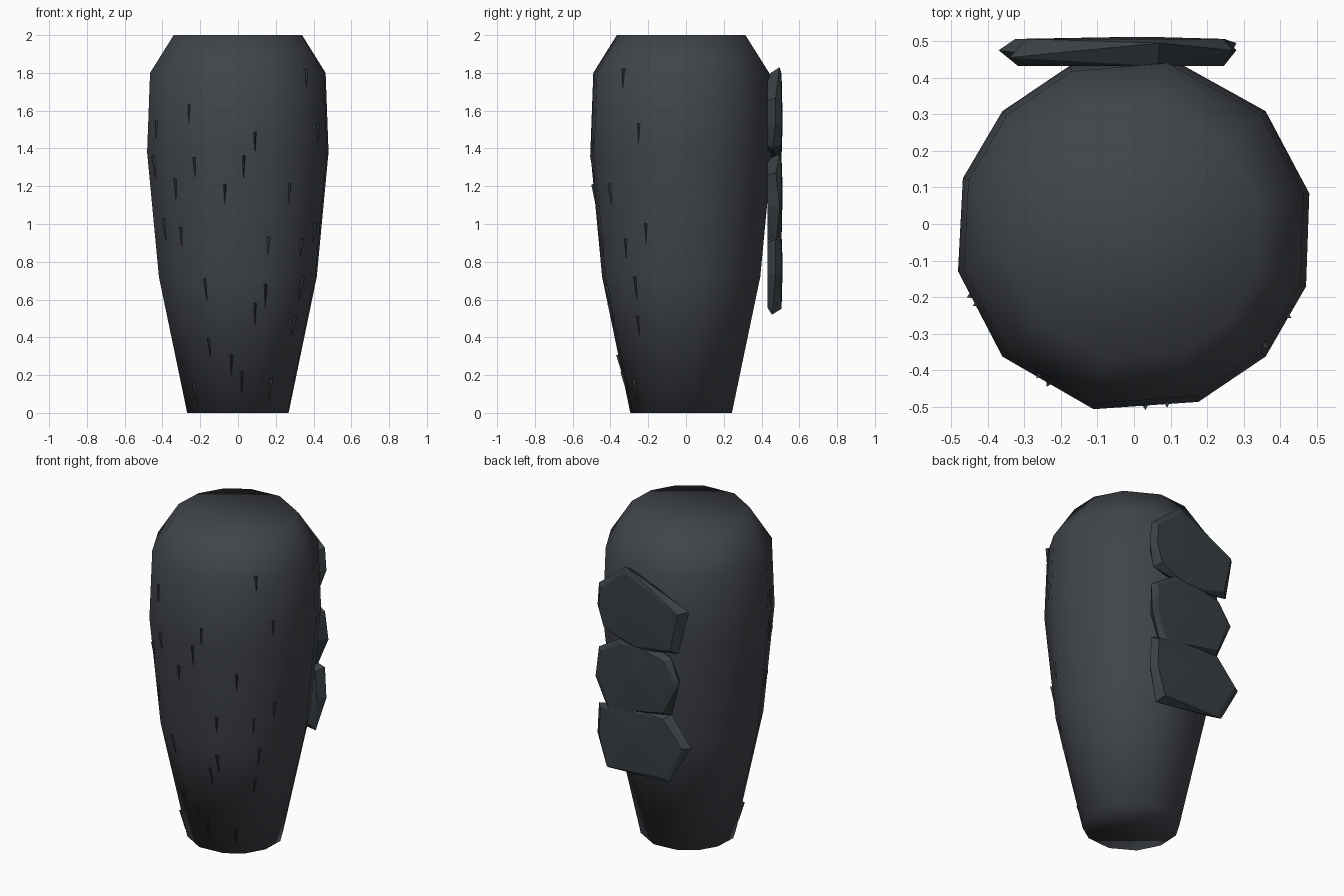
import bpy, bmesh, math, random
from mathutils import Vector
from mathutils.bvhtree import BVHTree

if "Cube" in bpy.data.objects:
    bpy.data.objects.remove(bpy.data.objects["Cube"])

random.seed(4)


def material(name, rgb):
    m = bpy.data.materials.new(name)
    m.diffuse_color = (*rgb, 1)
    m.use_nodes = True
    m.node_tree.nodes["Principled BSDF"].inputs["Base Color"].default_value = m.diffuse_color
    return m


body_mat = material("slate grey", (0.052, 0.058, 0.068))
plate_mat = material("dark stone", (0.040, 0.050, 0.056))
spike_mat = material("charcoal", (0.032, 0.036, 0.040))


def finish(bm, name, mat, smooth=False):
    bmesh.ops.recalc_face_normals(bm, faces=bm.faces)
    for f in bm.faces:
        f.smooth = smooth
    me = bpy.data.meshes.new(name)
    bm.to_mesh(me)
    bm.free()
    me.materials.append(mat)
    ob = bpy.data.objects.new(name, me)
    bpy.context.collection.objects.link(ob)
    return ob


# Body: slightly irregular twelve-sided vessel, smooth shaded
CY = -0.027
ANGLES = [13, 43, 79, 111, 137, 162, 192, 223, 257, 291, 317, 343]
RINGS = [(0, 0.275), (0.72, 0.428), (1.38, 0.492), (1.8, 0.476), (2.0, 0.348)]
bm = bmesh.new()
loops = []
for z, r in RINGS:
    loops.append([bm.verts.new((r * math.cos(math.radians(a)),
                                CY + r * math.sin(math.radians(a)), z)) for a in ANGLES])
n = len(ANGLES)
for lo, hi in zip(loops, loops[1:]):
    for i in range(n):
        j = (i + 1) % n
        bm.faces.new((lo[i], lo[j], hi[j], hi[i]))
bm.faces.new(loops[0][::-1])
bm.faces.new(loops[-1])
bm.normal_update()
tree = BVHTree.FromBMesh(bm)
finish(bm, "body", body_mat, smooth=True)

# Back plates: faceted stone slabs, outline given as (x, z)
PLATES = {
    "back_plate_upper": [(0.27, 1.67), (0.07, 1.83), (-0.34, 1.64), (-0.28, 1.37),
                         (0.0, 1.33), (0.24, 1.40), (0.28, 1.53)],
    "back_plate_middle": [(0.27, 1.27), (0.11, 1.37), (-0.10, 1.36), (-0.23, 1.33),
                          (-0.30, 1.19), (-0.22, 0.96), (0.20, 0.88), (0.28, 1.09)],
    "back_plate_lower": [(0.27, 0.92), (0.10, 0.96), (-0.22, 0.97), (-0.37, 0.80),
                         (-0.23, 0.56), (0.22, 0.52), (0.28, 0.73)],
}
for name, outline in PLATES.items():
    bm = bmesh.new()
    cx = sum(p[0] for p in outline) / len(outline)
    cz = sum(p[1] for p in outline) / len(outline)
    for i, (x, z) in enumerate(outline):
        bm.verts.new((x, (0.475, 0.495, 0.455)[i % 3], z))
        for y, s in ((0.432, 0.86), (0.506, 0.88)):
            bm.verts.new((cx + (x - cx) * s, y, cz + (z - cz) * s))
    bm.verts.new((cx, 0.512, cz))
    res = bmesh.ops.convex_hull(bm, input=bm.verts)
    loose = [v for v in bm.verts if not v.link_faces]
    bmesh.ops.delete(bm, geom=loose, context='VERTS')
    finish(bm, name, plate_mat)

# Front spikes: slim pointed slivers, base up, lying on the front surface (x, mid z)
SPIKES = [(-.26, 1.58), (.36, 1.77), (.09, 1.43), (.42, 1.48), (-.43, 1.50), (-.23, 1.30),
          (.03, 1.30), (-.44, 1.30), (-.33, 1.18), (.27, 1.16), (-.385, .97), (-.30, .93),
          (.16, .88), (.33, .87), (.40, .95), (-.17, .65), (.145, .62), (.33, .66),
          (.09, .52), (.29, .46), (-.15, .34), (-.035, .25), (.02, .16), (.17, .12),
          (-.22, .10), (-.07, 1.16)]
bm = bmesh.new()
for x, z in SPIKES:
    hit, nor, _, _ = tree.ray_cast(Vector((x, -2, z)), Vector((0, 1, 0)))
    if hit is None:
        continue
    side = Vector((0, 0, 1)).cross(nor).normalized()
    up = nor.cross(side).normalized()
    h = random.uniform(0.05, 0.065)
    top = hit + up * h
    base = [bm.verts.new(top + side * 0.011 - nor * 0.006),
            bm.verts.new(top - side * 0.011 - nor * 0.006),
            bm.verts.new(top + nor * 0.014)]
    tip = bm.verts.new(hit - up * h + nor * 0.002)
    bm.faces.new(base)
    for i in range(3):
        bm.faces.new((base[i], base[(i + 1) % 3], tip))
finish(bm, "front_spikes", spike_mat)
